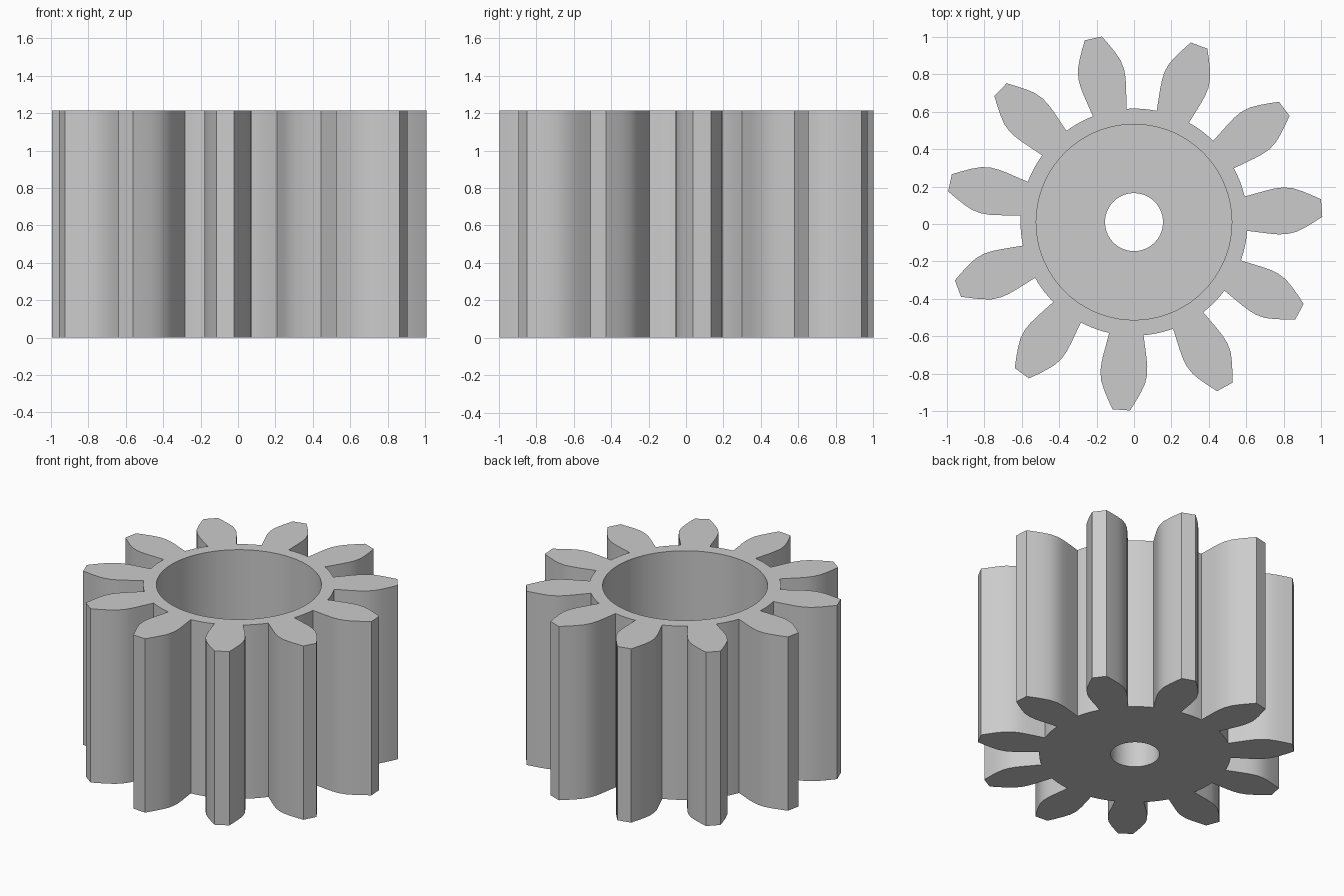
import bpy, bmesh, math
from mathutils import Vector, Matrix

cube = bpy.data.objects.get("Cube")
if cube:
    bpy.data.objects.remove(cube, do_unlink=True)

TEETH = 11
HEIGHT = 1.215
FLOOR = 0.4            # thickness of the web at the bottom of the bore
ROOT_R, BORE_R, HOLE_R = 0.607, 0.523, 0.155
PHASE = math.radians(4.3)
CENTRE = Vector((0, 0.01, 0))
# one tooth flank: distance along the tooth, half width
FLANK = [(0.6, 0.092), (0.64, 0.1), (0.68, 0.108), (0.72, 0.116), (0.765, 0.123),
         (0.81, 0.125), (0.86, 0.117), (0.91, 0.097), (0.96, 0.072), (1.006, 0.047)]

metal = bpy.data.materials.new("plain grey")
metal.use_nodes = True
grey = (0.6, 0.6, 0.6, 1)
metal.diffuse_color = grey
metal.node_tree.nodes["Principled BSDF"].inputs["Base Color"].default_value = grey


def circle(radius, count=72):
    return [Vector((radius * math.cos(a), radius * math.sin(a), 0))
            for a in (math.tau * i / count for i in range(count))]


def gear_outline():
    pitch = math.tau / TEETH
    half = math.atan2(FLANK[0][1], FLANK[0][0])
    tooth = [(r, -w) for r, w in FLANK] + [(r, w) for r, w in reversed(FLANK)]
    pts = []
    for i in range(TEETH):
        angle = PHASE + i * pitch
        turn = Matrix.Rotation(angle, 3, 'Z')
        pts += [turn @ Vector((x, y, 0)) for x, y in tooth]
        # root arc to the next tooth
        for k in range(1, 5):
            a = angle + half + (pitch - 2 * half) * k / 5
            pts.append(Vector((ROOT_R * math.cos(a), ROOT_R * math.sin(a), 0)))
    return pts


bm = bmesh.new()


def ring(points, z):
    verts = [bm.verts.new(p + CENTRE + Vector((0, 0, z))) for p in points]
    edges = [bm.edges.new((v, verts[i - 1])) for i, v in enumerate(verts)]
    return verts, edges


def wall(low, high):
    a, b = low[0], high[0]
    for i in range(len(a)):
        bm.faces.new((a[i - 1], a[i], b[i], b[i - 1]))


def cap(outer, inner):
    bmesh.ops.triangle_fill(bm, use_beauty=True, edges=outer[1] + inner[1])


# toothed outside, bore and shaft hole
outline = gear_outline()
rim_low, rim_high = ring(outline, 0), ring(outline, HEIGHT)
bore_low, bore_high = ring(circle(BORE_R), FLOOR), ring(circle(BORE_R), HEIGHT)
hole_low, hole_high = ring(circle(HOLE_R), 0), ring(circle(HOLE_R), FLOOR)
wall(rim_low, rim_high)
wall(bore_low, bore_high)
wall(hole_low, hole_high)
# flat top, recessed floor and underside
cap(rim_high, bore_high)
cap(bore_low, hole_high)
cap(rim_low, hole_low)
bmesh.ops.recalc_face_normals(bm, faces=bm.faces)

mesh = bpy.data.meshes.new("pinion_gear")
bm.to_mesh(mesh)
bm.free()
mesh.materials.append(metal)
gear = bpy.data.objects.new("pinion_gear", mesh)
bpy.context.collection.objects.link(gear)

bpy.ops.object.select_all(action='DESELECT')
gear.select_set(True)
bpy.context.view_layer.objects.active = gear
bpy.ops.object.shade_smooth_by_angle(angle=math.radians(25))
